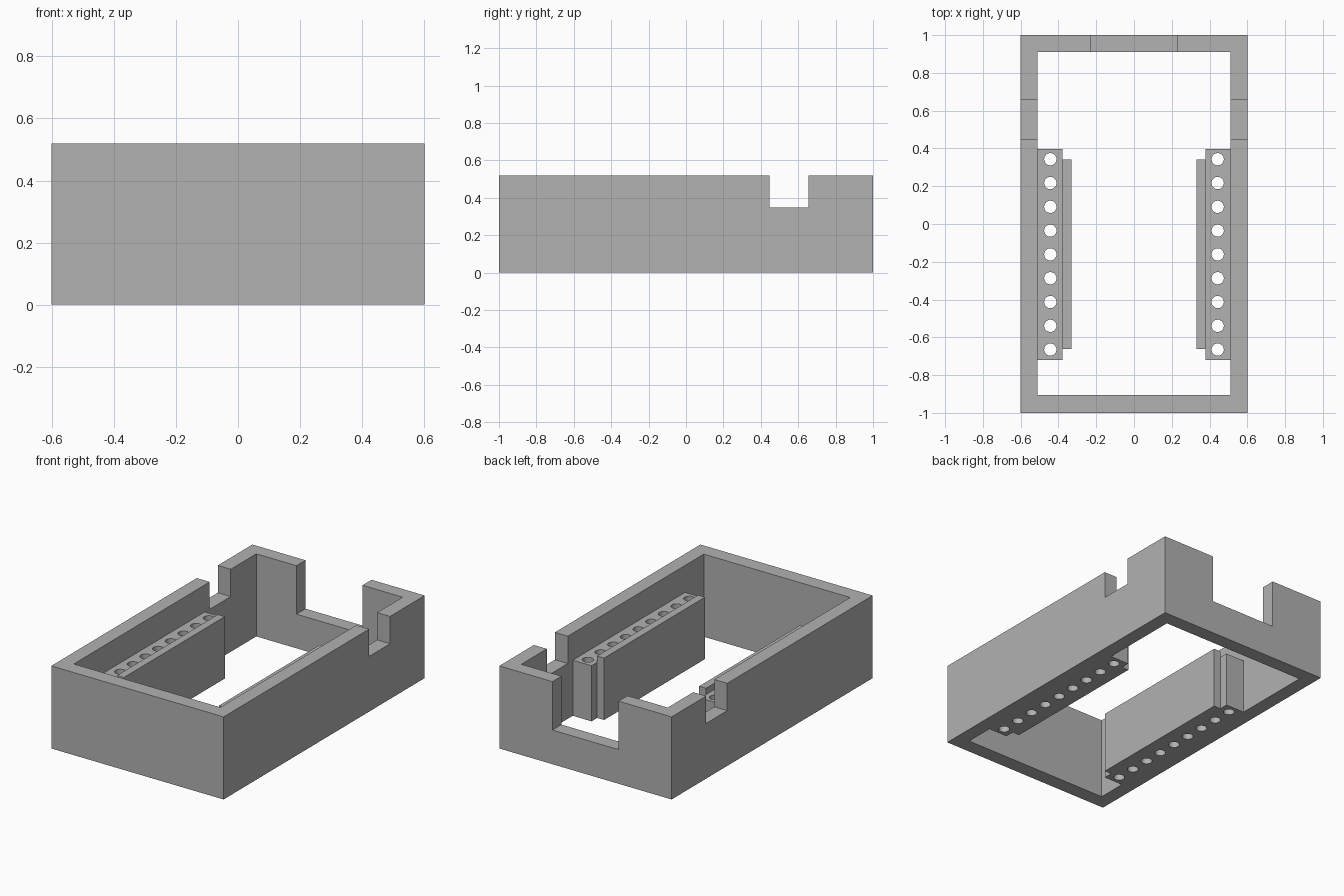
import bpy, bmesh, math
from mathutils import Matrix

if "Cube" in bpy.data.objects:
    bpy.data.objects.remove(bpy.data.objects["Cube"])

grey = bpy.data.materials.new("plain grey")
grey.diffuse_color = (0.445, 0.445, 0.445, 1)
grey.use_nodes = True
grey.node_tree.nodes["Principled BSDF"].inputs["Base Color"].default_value = grey.diffuse_color


def new_object(name, bm):
    mesh = bpy.data.meshes.new(name)
    bm.to_mesh(mesh)
    bm.free()
    mesh.materials.append(grey)
    obj = bpy.data.objects.new(name, mesh)
    bpy.context.collection.objects.link(obj)
    return obj


def add_box(bm, lo, hi):
    centre = [(a + b) / 2 for a, b in zip(lo, hi)]
    size = [b - a for a, b in zip(lo, hi)]
    m = Matrix.Translation(centre) @ Matrix.Diagonal((*size, 1))
    bmesh.ops.create_cube(bm, size=1, matrix=m)


def box(name, lo, hi):
    bm = bmesh.new()
    add_box(bm, lo, hi)
    return new_object(name, bm)


def cut(target, cutter):
    mod = target.modifiers.new("cut", 'BOOLEAN')
    mod.operation = 'DIFFERENCE'
    mod.solver = 'EXACT'
    mod.object = cutter
    bpy.context.view_layer.objects.active = target
    bpy.ops.object.modifier_apply(modifier=mod.name)
    bpy.data.objects.remove(cutter)


# Open rectangular frame
H = 0.52
frame = box("frame", (-0.6, -1, 0), (0.6, 1, H))
cut(frame, box("inner_opening", (-0.51, -0.905, -0.1), (0.51, 0.91, H + 0.1)))

# Notches in both side walls, and the wide one in the back wall
cut(frame, box("side_notches", (-0.8, 0.447, 0.348), (0.8, 0.656, H + 0.1)))
cut(frame, box("back_notch", (-0.23, 0.8, 0.215), (0.23, 1.2, H + 0.1)))

for side, label in ((-1, "left"), (1, "right")):
    def span(a, b):
        return sorted((side * a, side * b))

    # Rail along the wall, pierced by a row of nine round holes
    x0, x1 = span(0.379, 0.51)
    rail = box(label + "_rail", (x0, -0.72, 0), (x1, 0.398, 0.35))
    bm = bmesh.new()
    for i in range(9):
        at = Matrix.Translation((side * 0.443, 0.343 - i * 0.126, 0.175))
        bmesh.ops.create_cone(bm, cap_ends=True, segments=32, radius1=0.0325,
                              radius2=0.0325, depth=0.6, matrix=at)
    cut(rail, new_object("hole_cutter", bm))
    bpy.ops.object.select_all(action='DESELECT')
    rail.select_set(True)
    bpy.context.view_layer.objects.active = rail
    bpy.ops.object.shade_smooth_by_angle(angle=math.radians(30))

    # Slightly taller strip on the inner face of the rail
    x0, x1 = span(0.331, 0.379)
    box(label + "_strip", (x0, -0.662, 0), (x1, 0.342, 0.39))
